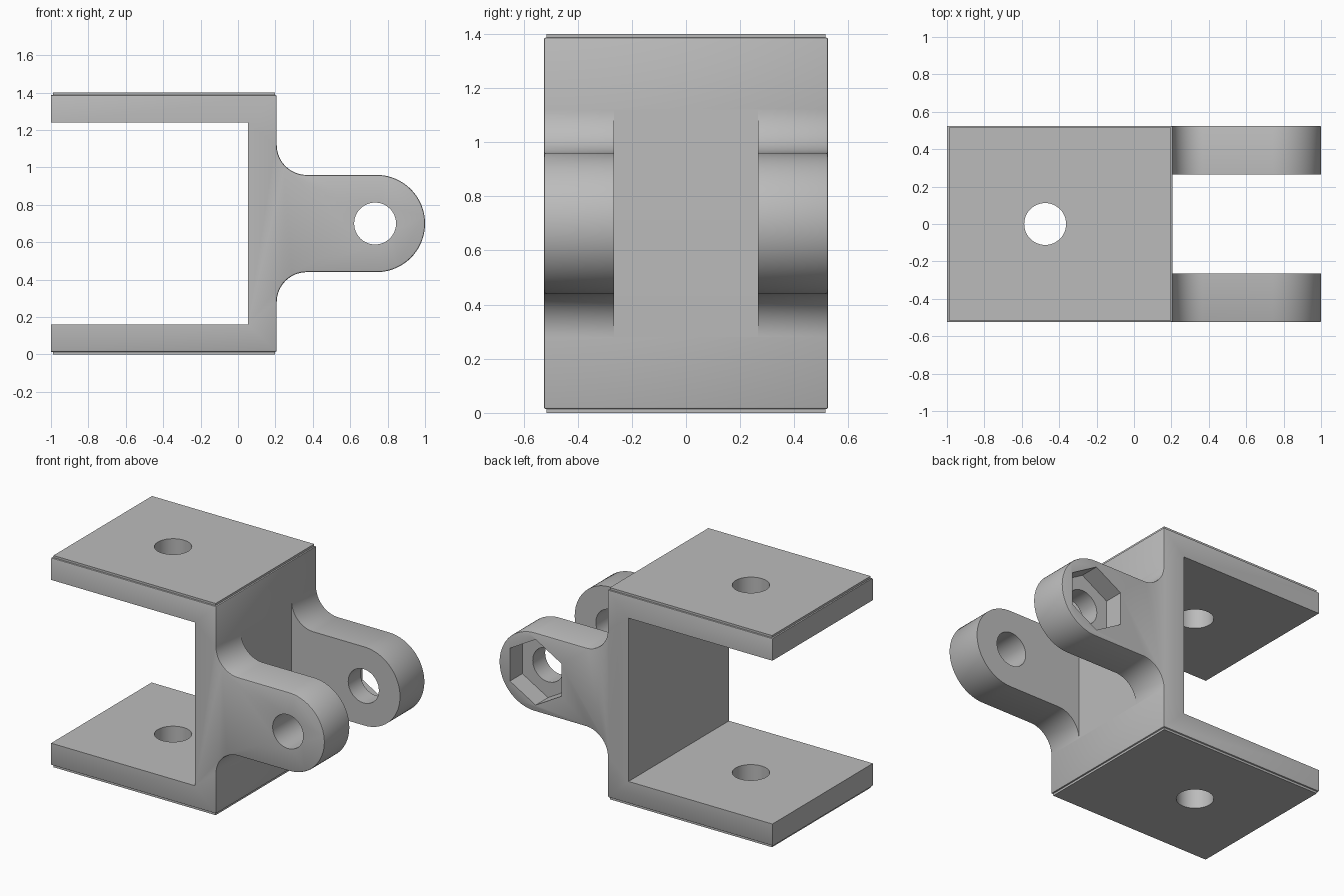
import bpy, bmesh, math
from mathutils import Matrix, Vector

cube = bpy.data.objects.get("Cube")
if cube:
    bpy.data.objects.remove(cube, do_unlink=True)

GREY = (0.5, 0.5, 0.5, 1)
mat = bpy.data.materials.new("plain grey")
mat.use_nodes = True
mat.diffuse_color = GREY
mat.node_tree.nodes["Principled BSDF"].inputs["Base Color"].default_value = GREY

LEFT, WALL_IN, WALL_OUT = -1.0, 0.053, 0.207
HALF_Y, LUG_IN = 0.525, 0.265
HEIGHT, LIP, PLATE = 1.4, 0.014, 0.16
MID = HEIGHT / 2
TIP_X, TIP_R, FILLET = 0.74, 0.26, 0.16
PIN_X, PLATE_HOLE_X, HOLE_R = 0.733, -0.475, 0.112


def make(name, bm):
    bmesh.ops.recalc_face_normals(bm, faces=bm.faces)
    me = bpy.data.meshes.new(name)
    bm.to_mesh(me)
    bm.free()
    ob = bpy.data.objects.new(name, me)
    bpy.context.collection.objects.link(ob)
    me.materials.append(mat)
    return ob


def box(name, lo, hi):
    bm = bmesh.new()
    bmesh.ops.create_cube(bm, size=1)
    lo, hi = Vector(lo), Vector(hi)
    for v in bm.verts:
        v.co = (lo + hi) / 2 + v.co * (hi - lo)
    return make(name, bm)


def prism(name, sides, radius, depth, centre, turn):
    bm = bmesh.new()
    m = Matrix.Translation(centre) @ turn
    bmesh.ops.create_cone(bm, cap_ends=True, segments=sides, radius1=radius,
                          radius2=radius, depth=depth, matrix=m)
    return make(name, bm)


def cut(target, cutters):
    bpy.context.view_layer.objects.active = target
    for c in cutters:
        mod = target.modifiers.new("cut", 'BOOLEAN')
        mod.operation, mod.solver, mod.object = 'DIFFERENCE', 'EXACT', c
        bpy.ops.object.modifier_apply(modifier=mod.name)


def smooth(ob):
    bpy.ops.object.select_all(action='DESELECT')
    ob.select_set(True)
    bpy.context.view_layer.objects.active = ob
    bpy.ops.object.shade_smooth_by_angle(angle=math.radians(35))


def arc(cx, cz, r, a, b, n):
    return [(cx + r * math.cos(math.radians(a + (b - a) * i / n)),
             cz + r * math.sin(math.radians(a + (b - a) * i / n))) for i in range(n + 1)]


# Bracket side outline: C channel with a filleted round lug
fx, fz = WALL_OUT + FILLET, TIP_R + FILLET
outer = [(LEFT, LIP), (WALL_OUT, LIP)]
outer += arc(fx, MID - fz, FILLET, 180, 90, 16)
outer += arc(TIP_X, MID, TIP_R, -90, 90, 40)
outer += arc(fx, MID + fz, FILLET, 270, 180, 16)
outer += [(WALL_OUT, HEIGHT - LIP), (LEFT, HEIGHT - LIP)]
inner = [(LEFT, HEIGHT - PLATE), (WALL_IN, HEIGHT - PLATE), (WALL_IN, PLATE), (LEFT, PLATE)]

bm = bmesh.new()
face = bm.faces.new([bm.verts.new((x, -HALF_Y, z)) for x, z in outer + inner])
ext = bmesh.ops.extrude_face_region(bm, geom=[face], use_keep_orig=True)
for v in ext["geom"]:
    if isinstance(v, bmesh.types.BMVert):
        v.co.y = HALF_Y
bmesh.ops.recalc_face_normals(bm, faces=bm.faces)


# Soften the outer rim and the two long wall corners
def on_rim(v):
    on_channel = v.co.x <= WALL_IN + 0.001
    return not on_channel or v.co.z < LIP + 0.001 or v.co.z > HEIGHT - LIP - 0.001


rim = []
for e in bm.edges:
    a, b = e.verts
    along_y = abs(a.co.y - b.co.y) > 0.1
    corner = abs(a.co.x - WALL_OUT) < 0.001 and abs(a.co.z - MID) > MID - LIP - 0.001
    if on_rim(a) and on_rim(b) and (not along_y or corner):
        rim.append(e)
bmesh.ops.bevel(bm, geom=rim, offset=0.008, offset_type='OFFSET', segments=2,
                profile=0.5, affect='EDGES', clamp_overlap=True)
bracket = make("bracket", bm)

# Thin raised lips on the outer plate faces
IN = 0.01
lips = [box(n, (LEFT + IN, -HALF_Y + IN, z0), (WALL_OUT - IN, HALF_Y - IN, z1))
        for n, z0, z1 in (("bottom_lip", 0, LIP), ("top_lip", HEIGHT - LIP, HEIGHT))]

# Cutters: gap between lugs, pin bore, plate bore, nut pocket
along_y = Matrix.Rotation(math.pi / 2, 4, 'X')
POCKET = 0.13
gap = box("gap_cutter", (WALL_OUT, -LUG_IN, 0.1), (1.2, LUG_IN, HEIGHT - 0.1))
pin = prism("pin_cutter", 48, HOLE_R, 2, (PIN_X, 0, MID), along_y)
bore = prism("bore_cutter", 48, HOLE_R, 3, (PLATE_HOLE_X, 0, MID), Matrix())
nut = prism("nut_cutter", 6, 0.217, 2 * POCKET, (PIN_X, HALF_Y, MID), along_y)

cut(bracket, [gap, pin, bore, nut])
for lip in lips:
    cut(lip, [bore])
for c in (gap, pin, bore, nut):
    bpy.data.objects.remove(c, do_unlink=True)
for ob in [bracket] + lips:
    smooth(ob)
